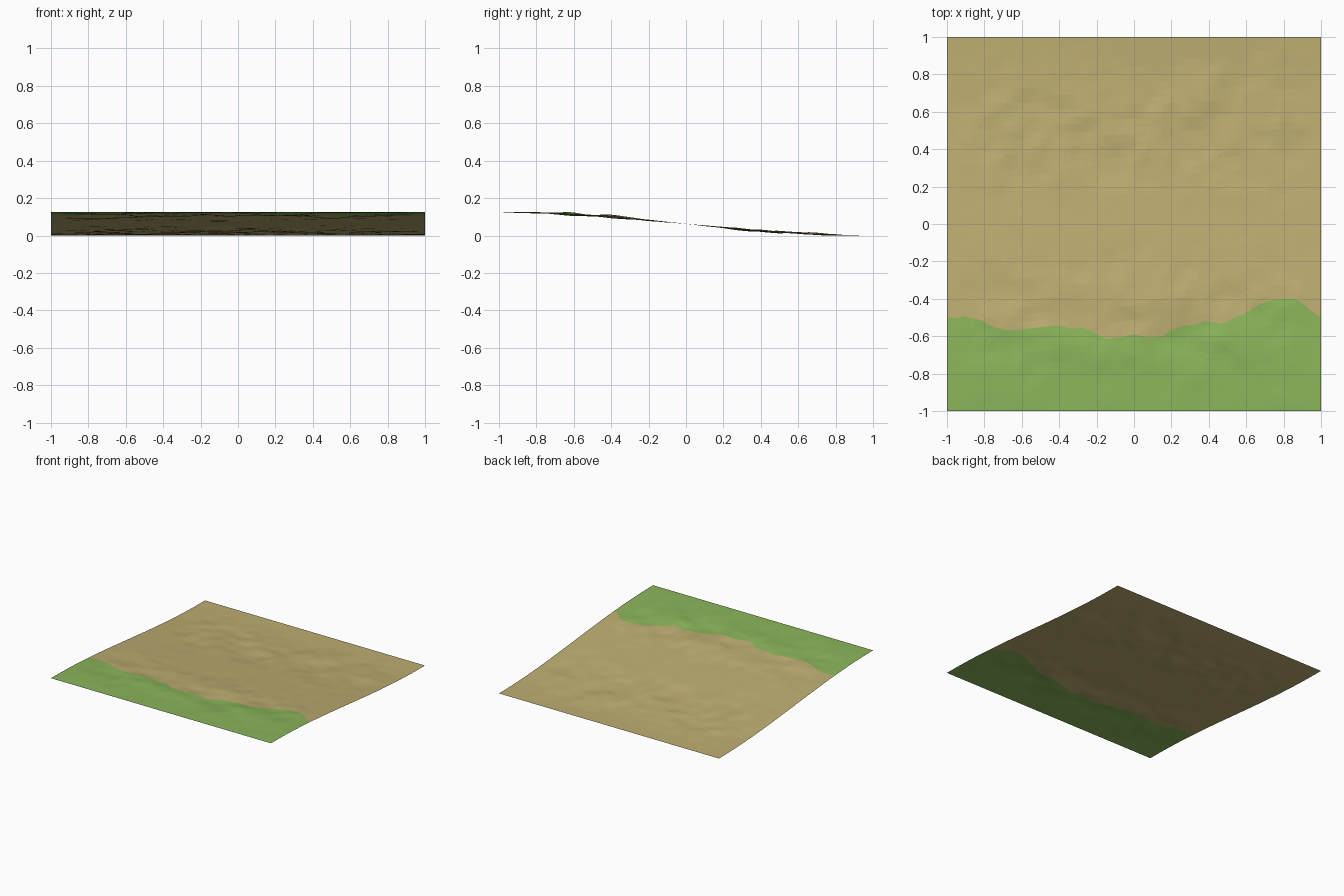
import bpy, bmesh, math
from mathutils import Vector, noise

if "Cube" in bpy.data.objects:
    bpy.data.objects.remove(bpy.data.objects["Cube"])

COLS, GRASS_ROWS, SAND_ROWS = 64, 14, 40

# Shoreline between grass and sand (x, y)
SHORE = [(-1, -.5), (-.95, -.505), (-.91, -.49), (-.87, -.505), (-.82, -.51),
         (-.77, -.545), (-.68, -.57), (-.57, -.56), (-.4, -.54), (-.34, -.56),
         (-.29, -.555), (-.23, -.565), (-.2, -.595), (-.14, -.615), (-.1, -.61),
         (0, -.59), (.08, -.607), (.15, -.6), (.2, -.565), (.28, -.54),
         (.33, -.54), (.37, -.517), (.42, -.525), (.48, -.535), (.54, -.5),
         (.6, -.475), (.65, -.44), (.7, -.42), (.75, -.405), (.83, -.397),
         (.87, -.405), (.9, -.42), (.95, -.47), (1, -.5)]


def shore_y(x):
    for (x0, y0), (x1, y1) in zip(SHORE, SHORE[1:]):
        if x <= x1:
            return y0 + (y1 - y0) * (x - x0) / (x1 - x0)
    return SHORE[-1][1]


def height(x, y):
    # gentle S-shaped slope with bumps that fade out at the tile edges
    base = 0.0625 * (1 - math.sin(math.pi * y / 2))
    n = noise.noise(Vector((x * 4, y * 4, 3.1))) + 0.5 * noise.noise(Vector((x * 10, y * 10, 7.7)))
    fade = min(1, (1 - abs(x)) / 0.2)
    return max(0, base + fade * 0.013 * n * abs(math.sin(math.pi * y)))


def material(name, rgb):
    m = bpy.data.materials.new(name)
    m.diffuse_color = (*rgb, 1)
    m.use_nodes = True
    m.node_tree.nodes["Principled BSDF"].inputs["Base Color"].default_value = m.diffuse_color
    return m


# Ground sheet: rows bend to follow the shoreline
bm = bmesh.new()
rows = []
for j in range(GRASS_ROWS + SAND_ROWS + 1):
    row = []
    for i in range(COLS + 1):
        x = -1 + 2 * i / COLS
        s = shore_y(x)
        if j <= GRASS_ROWS:
            y = -1 + (s + 1) * j / GRASS_ROWS
        else:
            y = s + (1 - s) * (j - GRASS_ROWS) / SAND_ROWS
        row.append(bm.verts.new((x, y, height(x, y))))
    rows.append(row)
for j, (a, b) in enumerate(zip(rows, rows[1:])):
    for i in range(COLS):
        f = bm.faces.new((a[i], a[i + 1], b[i + 1], b[i]))
        f.material_index = 0 if j < GRASS_ROWS else 1
bmesh.ops.triangulate(bm, faces=bm.faces[:])

mesh = bpy.data.meshes.new("beach_ground")
bm.to_mesh(mesh)
bm.free()
mesh.materials.append(material("grass green", (.258, .462, .105)))
mesh.materials.append(material("sand", (.515, .423, .168)))
bpy.context.collection.objects.link(bpy.data.objects.new("beach_ground", mesh))
